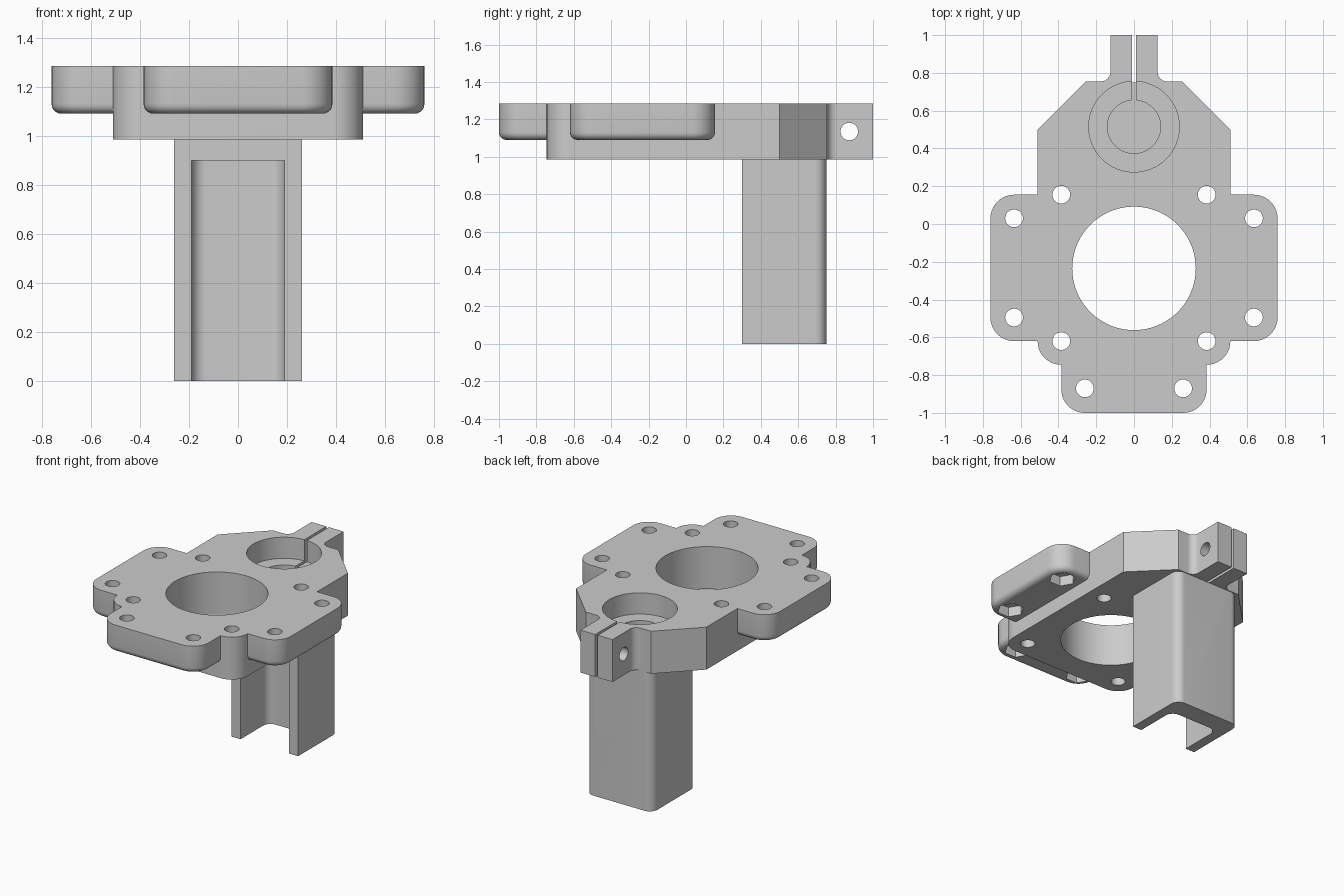
import bpy, bmesh, math
from mathutils import Vector

if "Cube" in bpy.data.objects:
    bpy.data.objects.remove(bpy.data.objects["Cube"])

TOP, PLATE_Z, LOBE_Z, ROOF_Z = 1.285, 0.985, 1.09, 0.9


def rounded(points, segs=10):
    """Outline from (x, y, radius) corners; a radius above 0 becomes an arc."""
    out, n = [], len(points)
    for i, (x, y, r) in enumerate(points):
        p = Vector((x, y))
        if r == 0:
            out.append(p)
            continue
        a = (Vector(points[i - 1][:2]) - p).normalized()
        b = (Vector(points[(i + 1) % n][:2]) - p).normalized()
        half = a.angle(b) / 2
        centre = p + (a + b).normalized() * (r / math.sin(half))
        start = p + a * (r / math.tan(half)) - centre
        end = p + b * (r / math.tan(half)) - centre
        sweep = math.atan2(start.x * end.y - start.y * end.x, start.dot(end))
        for k in range(segs + 1):
            t = sweep * k / segs
            c, s = math.cos(t), math.sin(t)
            out.append(centre + Vector((c * start.x - s * start.y,
                                        s * start.x + c * start.y)))
    return out


def mirrored(half):
    """Right-hand half of an outline, completed on the left."""
    return half + [(-x, y, r) for x, y, r in reversed(half)]


def prism(name, outline, z0, z1, bottom_bevel=0.0):
    bm = bmesh.new()
    base = bm.faces.new([bm.verts.new((p[0], p[1], z0)) for p in outline])
    grown = bmesh.ops.extrude_face_region(bm, geom=[base], use_keep_orig=True)
    bmesh.ops.translate(bm, vec=(0, 0, z1 - z0),
                        verts=[v for v in grown["geom"] if isinstance(v, bmesh.types.BMVert)])
    if bottom_bevel:
        bmesh.ops.bevel(bm, geom=list(base.edges), offset=bottom_bevel, segments=5,
                        profile=0.5, affect='EDGES', clamp_overlap=False)
    bmesh.ops.recalc_face_normals(bm, faces=bm.faces)
    mesh = bpy.data.meshes.new(name)
    bm.to_mesh(mesh)
    bm.free()
    ob = bpy.data.objects.new(name, mesh)
    bpy.context.collection.objects.link(ob)
    return ob


def disc(name, x, y, r, z0, z1, sides=32):
    ring = [(x + r * math.cos(2 * math.pi * k / sides),
             y + r * math.sin(2 * math.pi * k / sides)) for k in range(sides)]
    return prism(name, ring, z0, z1)


def box(x0, x1, y0, y1):
    return [(x0, y0), (x1, y0), (x1, y1), (x0, y1)]


def combine(ob, tool, op):
    """Apply a boolean and drop the tool object."""
    tool.hide_render = True
    mod = ob.modifiers.new(op, 'BOOLEAN')
    mod.operation, mod.object, mod.solver = op, tool, 'EXACT'
    bpy.context.view_layer.objects.active = ob
    bpy.ops.object.modifier_apply(modifier=mod.name)
    bpy.data.objects.remove(tool)


# Main plate with clamp ears at the back
body = prism("clamp_bracket", rounded(mirrored([
    (0.51, -0.745, 0.124), (0.51, 0.5, 0), (0.255, 0.755, 0),
    (0.125, 0.755, 0.05), (0.125, 1.0, 0)])), PLATE_Z, TOP)

# Side and front mounting lobes with a rounded lower edge
for s in (-1, 1):
    lobe = rounded([(s * 0.36, -0.62, 0), (s * 0.76, -0.62, 0.125),
                    (s * 0.76, 0.155, 0.125), (s * 0.36, 0.155, 0)])
    combine(body, prism("side_lobe", lobe, LOBE_Z, TOP, 0.04), 'UNION')
front = rounded(mirrored([(0.385, -1.0, 0.125), (0.385, -0.62, 0)]))
combine(body, prism("front_lobe", front, LOBE_Z, TOP, 0.04), 'UNION')

# Channel-shaped leg, open at the front
leg = prism("leg", rounded(mirrored([(0.26, 0.3, 0), (0.26, 0.75, 0.06)])), 0, 1.02)
combine(leg, prism("leg_hollow", rounded(mirrored([(0.19, 0.1, 0), (0.19, 0.61, 0.06)])),
                   -0.1, ROOF_Z), 'DIFFERENCE')
combine(body, leg, 'UNION')

# Large bore, stepped clamp socket and clamp slot
combine(body, disc("bore", 0, -0.235, 0.327, 0.8, 1.5, 72), 'DIFFERENCE')
combine(body, disc("socket", 0, 0.515, 0.24, 1.135, 1.5, 64), 'DIFFERENCE')
combine(body, disc("socket_step", 0, 0.515, 0.141, PLATE_Z, 1.3, 48), 'DIFFERENCE')
combine(body, prism("slot", box(-0.01, 0.01, 0.55, 1.1), PLATE_Z, 1.5), 'DIFFERENCE')

# Clamp screw hole across the ears
screw = disc("ear_hole", 0, 0, 0.047, -0.3, 0.3)
screw.rotation_euler = (0, math.pi / 2, 0)
screw.location = (0, 0.873, 1.135)
bpy.context.view_layer.update()
combine(body, screw, 'DIFFERENCE')

# Screw holes; those in the lobes have hexagonal nut pockets below
for x, y, nut in [(0.385, 0.155, False), (0.385, -0.62, False), (0.635, 0.03, True),
                  (0.635, -0.495, True), (0.26, -0.87, True)]:
    for s in (-1, 1):
        combine(body, disc("screw_hole", s * x, y, 0.047, 0.8, 1.5), 'DIFFERENCE')
        if nut:
            combine(body, disc("nut_pocket", s * x, y, 0.088, 1.0, LOBE_Z + 0.07, 6), 'DIFFERENCE')

# Smooth the curved walls, keep hard edges
bpy.ops.object.select_all(action='DESELECT')
body.select_set(True)
bpy.context.view_layer.objects.active = body
bpy.ops.object.shade_smooth_by_angle(angle=math.radians(30))
